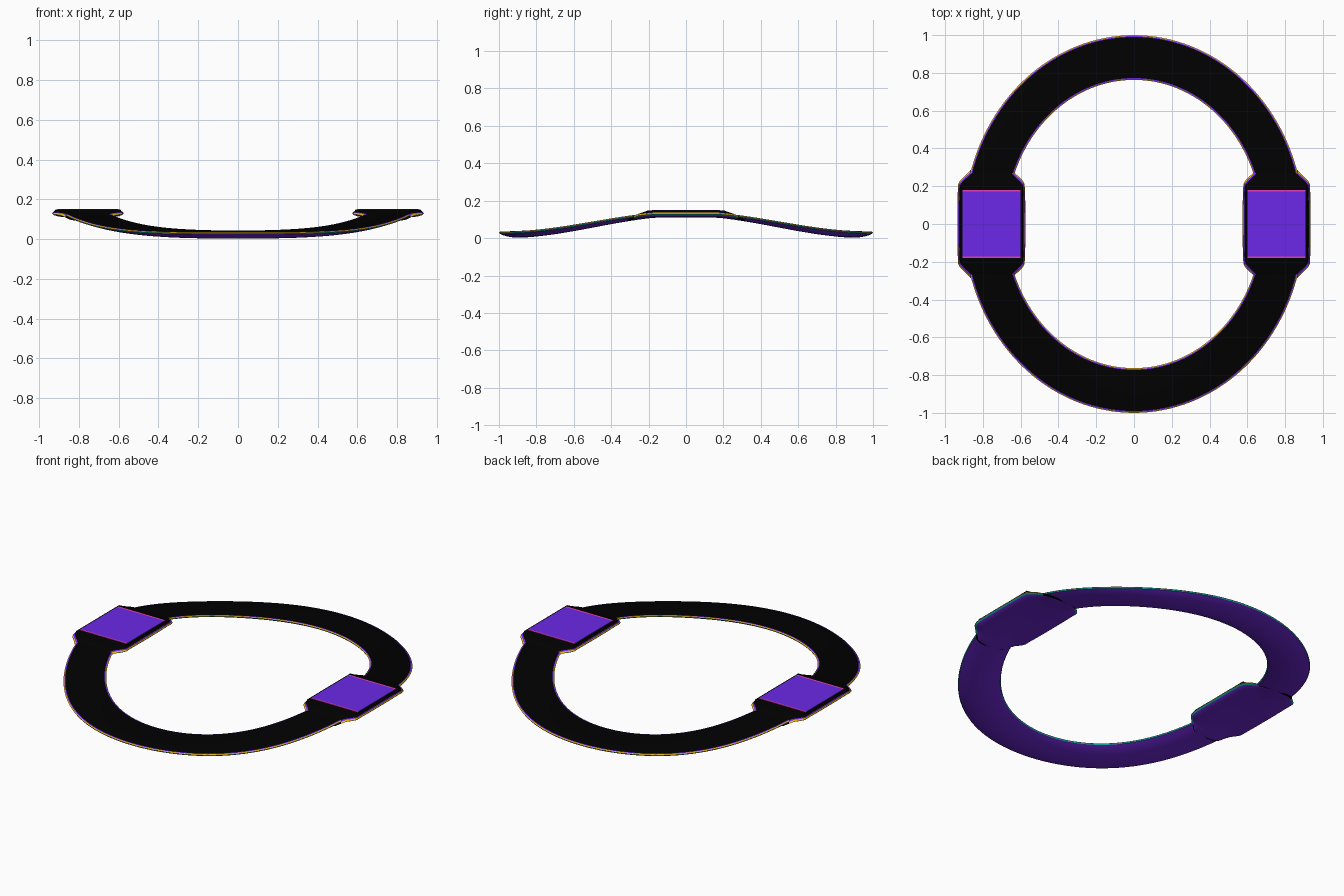
import bpy
import bmesh
from math import sin, cos, pi

if "Cube" in bpy.data.objects:
    bpy.data.objects.remove(bpy.data.objects["Cube"])


def material(name, r, g, b):
    m = bpy.data.materials.new(name)
    m.use_nodes = True
    m.diffuse_color = (r, g, b, 1)
    m.node_tree.nodes["Principled BSDF"].inputs["Base Color"].default_value = (r, g, b, 1)
    return m


black = material("black", .0002, .0002, .0002)
purple = material("purple", .15, .02, .65)
violet = material("bright violet", .16, .022, .85)
yellow = material("yellow", .9, .5, .01)
teal = material("teal", .01, .42, .4)
pink = material("pink", .85, .05, .5)
COLOURS = [black, purple, violet, yellow, teal, pink]
BLACK, PURPLE, VIOLET, YELLOW, TEAL, PINK = range(6)


def loft(name, rows, strips, wrap_rows=False, caps=None):
    """Skin closed loops; strips(i, j) gives the colour of each face."""
    bm = bmesh.new()
    vs = [[bm.verts.new(p) for p in row] for row in rows]
    n, k = len(rows), len(rows[0])
    for i in range(n if wrap_rows else n - 1):
        for j in range(k):
            a, b, c, d = (vs[i][j], vs[i][(j + 1) % k],
                          vs[(i + 1) % n][(j + 1) % k], vs[(i + 1) % n][j])
            bm.faces.new((a, b, c, d)).material_index = strips(i, j)
    if caps:
        bm.faces.new(vs[0][::-1]).material_index = caps[0]
        bm.faces.new(vs[-1]).material_index = caps[1]
    bmesh.ops.remove_doubles(bm, verts=bm.verts, dist=1e-5)
    bmesh.ops.recalc_face_normals(bm, faces=bm.faces)
    me = bpy.data.meshes.new(name)
    bm.to_mesh(me)
    bm.free()
    for m in COLOURS:
        me.materials.append(m)
    ob = bpy.data.objects.new(name, me)
    bpy.context.collection.objects.link(ob)
    bpy.ops.object.select_all(action='DESELECT')
    ob.select_set(True)
    bpy.context.view_layer.objects.active = ob
    bpy.ops.object.shade_smooth_by_angle(angle=pi / 6)
    return ob


def top_height(y):
    return min(.135, .035 + .108 * cos(pi * y / 2) ** 2)


# Saddle-shaped ring: flat top, striped edge trim, rounded underside
ARC = 12
edge = [(.958, 0), (.98, -.001), (1, -.005), (.985, -.011)]
section = edge + [(1 - s / ARC, -.22 - .68 * sin(pi * s / ARC) ** .7) for s in range(1, ARC)]
section += [(1 - u, v) for u, v in reversed(edge)]
trim = [VIOLET, YELLOW, TEAL]
strip_colours = trim + [PURPLE] * ARC + trim[::-1] + [BLACK]
rows = []
SEGMENTS = 144
for i in range(SEGMENTS):
    t = 2 * pi * i / SEGMENTS
    depth = .026 + .013 * abs(sin(t))
    row = []
    for u, v in section:
        x = (.675 + .225 * u) * cos(t)
        y = (.763 + .237 * u) * sin(t)
        drop = v if v > -.02 else v * depth
        row.append((x, y, top_height(.75 * y + .25 * sin(t)) + drop))
    rows.append(row)
loft("ring", rows, lambda i, j: strip_colours[j], wrap_rows=True)


# Rounded outline of the widened pads
def corner_cut(pts):
    out = []
    for (ax, ay), (bx, by) in zip(pts, pts[1:] + pts[:1]):
        out += [(.75 * ax + .25 * bx, .75 * ay + .25 * by),
                (.25 * ax + .75 * bx, .25 * ay + .75 * by)]
    return out


quarter = [(.18, .2), (.168, .23), (.118, .275), (.08, .32)]
half = quarter + [(-x, y) for x, y in reversed(quarter)]
outline = half + [(-x, -y) for x, y in half]
for _ in range(2):
    outline = corner_cut(outline)


def rim_height(y):
    # The pad ends dip below the ring surface so that they blend in
    return top_height(y) - .3 * max(0, abs(y) - .255)


# Pad layers from the underside up: scale, height offset, colour of strip above
layers = [(.6, -.024, PURPLE), (.85, -.021, PURPLE), (.965, -.013, TEAL),
          (1, -.006, YELLOW), (.978, .001, VIOLET), (.95, .003, BLACK)]


def pad_colour(i, j):
    end = abs(outline[j][1]) > .275 and abs(outline[(j + 1) % len(outline)][1]) > .275
    return BLACK if end and i > 1 else layers[i][2]


for side, cx in (("left", .755), ("right", -.755)):
    rows = [[(cx + x * s, y * s, rim_height(y * s) + dz) for x, y in outline]
            for s, dz, _ in layers]
    rows.append([(cx + max(-.162, min(.162, x)), max(-.2, min(.2, y)), .149)
                 for x, y in outline])
    loft(side + "_pad", rows, pad_colour, caps=(PURPLE, BLACK))

    # Coloured plate with a thin stripe at both ends
    def plate(name, y0, y1, colour):
        xs = (cx - .153, cx + .153)
        rect = [(xs[0], y0), (xs[1], y0), (xs[1], y1), (xs[0], y1)]
        loft(name, [[(x, y, h) for x, y in rect] for h in (.147, .151)],
             lambda i, j: colour, caps=(colour, colour))

    plate(side + "_plate", -.171, .171, VIOLET)
    plate(side + "_back_stripe", .171, .181, PINK)
    plate(side + "_front_stripe", -.181, -.171, PINK)
